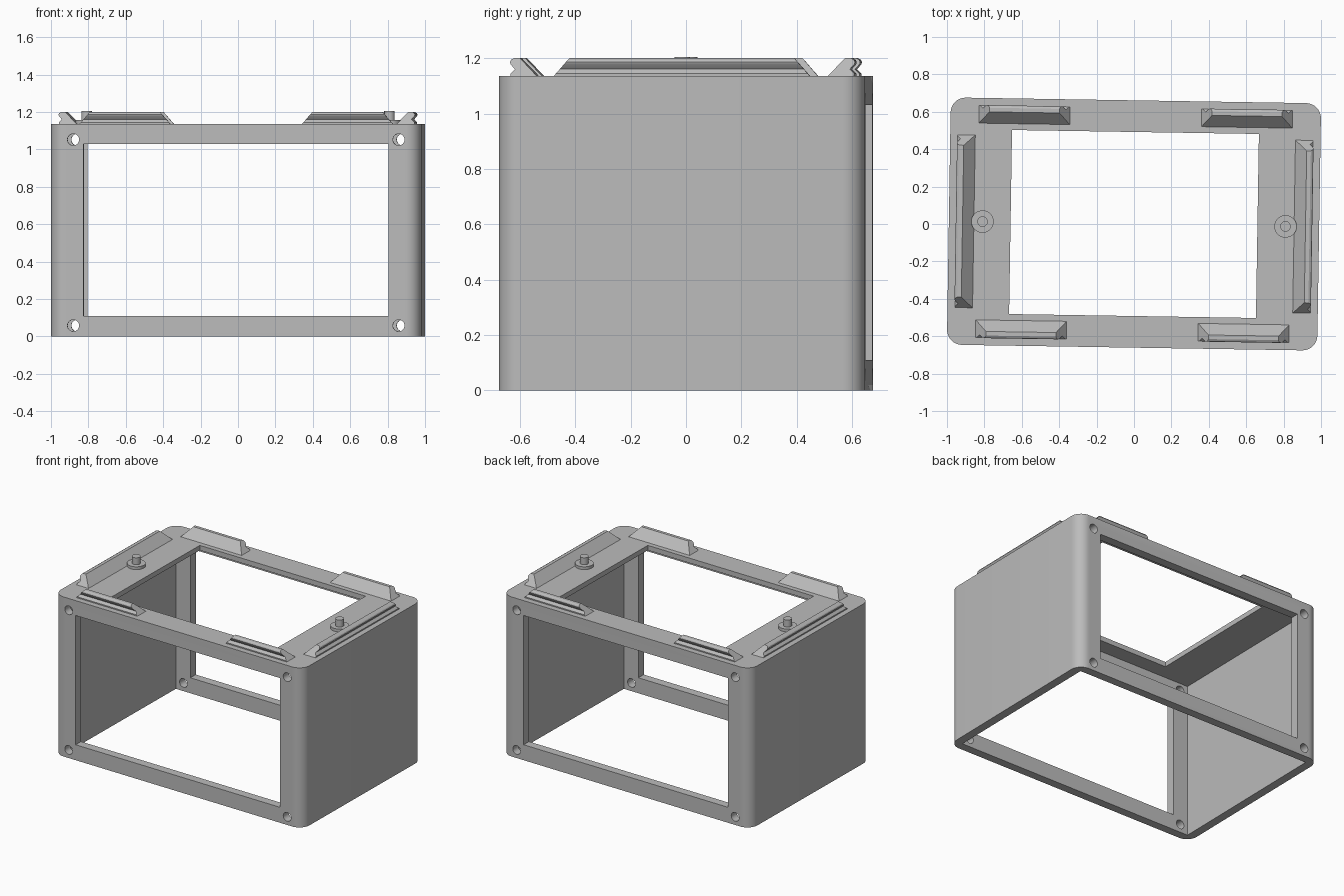
import bpy, bmesh, math
from mathutils import Matrix, Vector

if "Cube" in bpy.data.objects:
    bpy.data.objects.remove(bpy.data.objects["Cube"])

HX, HY, H = 0.99, 0.661, 1.136      # half width, half depth, box height
WALL, PLATE = 0.06, 0.035           # side wall and top plate thickness
TURN = Matrix.Rotation(-0.016, 4, 'Z')

grey = bpy.data.materials.new("light_grey")
grey.diffuse_color = (0.5, 0.5, 0.5, 1)
grey.use_nodes = True
grey.node_tree.nodes["Principled BSDF"].inputs["Base Color"].default_value = grey.diffuse_color


def make(name, bm):
    bmesh.ops.recalc_face_normals(bm, faces=bm.faces)
    me = bpy.data.meshes.new(name)
    bm.to_mesh(me)
    bm.free()
    me.materials.append(grey)
    ob = bpy.data.objects.new(name, me)
    bpy.context.collection.objects.link(ob)
    return ob


def box(name, x, y, z0, z1, corner=0):
    bm = bmesh.new()
    m = Matrix.Translation((0, 0, (z0 + z1) / 2)) @ Matrix.Diagonal((2 * x, 2 * y, z1 - z0, 1))
    bmesh.ops.create_cube(bm, size=1, matrix=m)
    if corner:
        upright = [e for e in bm.edges if abs(e.verts[0].co.z - e.verts[1].co.z) > 0.1]
        bmesh.ops.bevel(bm, geom=upright, offset=corner, segments=10, profile=0.5, affect='EDGES')
    return make(name, bm)


def cylinder(bm, r, length, matrix):
    bmesh.ops.create_cone(bm, cap_ends=True, segments=32, radius1=r, radius2=r,
                          depth=length, matrix=matrix)


def smooth(ob):
    bpy.ops.object.select_all(action='DESELECT')
    ob.select_set(True)
    bpy.context.view_layer.objects.active = ob
    bpy.ops.object.shade_smooth_by_angle(angle=math.radians(30))


# Housing: rounded box, hollow and open below, with front, back and top windows
housing = box("housing", HX, HY, 0, H, 0.08)
cutters = [
    box("cavity_cutter", HX - WALL, HY - WALL, -0.1, H - PLATE),
    box("window_cutter", 0.815, 1, 0.11, 1.03),
    box("top_cutter", 0.66, 0.492, 0.9, 1.3),
]
bm = bmesh.new()
for x in (-0.87, 0.87):
    for z in (0.058, 1.052):
        cylinder(bm, 0.031, 2, Matrix.Translation((x, 0, z)) @ Matrix.Rotation(math.pi / 2, 4, 'X'))
cutters.append(make("screw_hole_cutter", bm))

bpy.context.view_layer.objects.active = housing
for c in cutters:
    mod = housing.modifiers.new(c.name, 'BOOLEAN')
    mod.operation, mod.solver, mod.object = 'DIFFERENCE', 'EXACT', c
    bpy.ops.object.modifier_apply(modifier=mod.name)
for c in cutters:
    bpy.data.objects.remove(c)
parts = [housing]

# Snap rails: hooked cross-section (distance in from outer edge, height), sloped ends
PROFILE = [(0.097, 0), (0.036, 0.064), (0.014, 0.064), (0.004, 0.058), (0, 0.050),
           (0.002, 0.042), (0.018, 0.024), (0.002, 0.008), (0.002, 0)]


def rail(name, centre, outward, half):
    out = Vector(outward)
    along = Vector((-out.y, out.x, 0))
    bm = bmesh.new()
    ends = []
    for s in (-1, 1):
        ends.append([bm.verts.new(Vector(centre) - out * d + along * s * (half - 0.87 * z)
                                  + Vector((0, 0, H + z))) for d, z in PROFILE])
    n = len(PROFILE)
    for i in range(n):
        j = (i + 1) % n
        bm.faces.new((ends[0][i], ends[0][j], ends[1][j], ends[1][i]))
    for e in ends:
        bm.faces.new(e)
    return make(name, bm)


for s, side in ((-1, "left"), (1, "right")):
    parts.append(rail(side + "_rail", (s * 0.953, 0, 0), (s, 0, 0), 0.462))
    for t, end in ((-1, "front"), (1, "back")):
        parts.append(rail(f"{end}_{side}_rail", (s * 0.595, t * 0.623, 0), (0, t, 0), 0.243))

    # Locating peg on a round collar
    for part, r, h in (("collar", 0.06, 0.02), ("peg", 0.028, 0.069)):
        bm = bmesh.new()
        cylinder(bm, r, h, Matrix.Translation((s * 0.81, 0, H + h / 2)))
        parts.append(make(f"{side}_{part}", bm))

# The whole case stands turned by a small angle
for ob in parts:
    ob.data.transform(TURN)
    smooth(ob)
